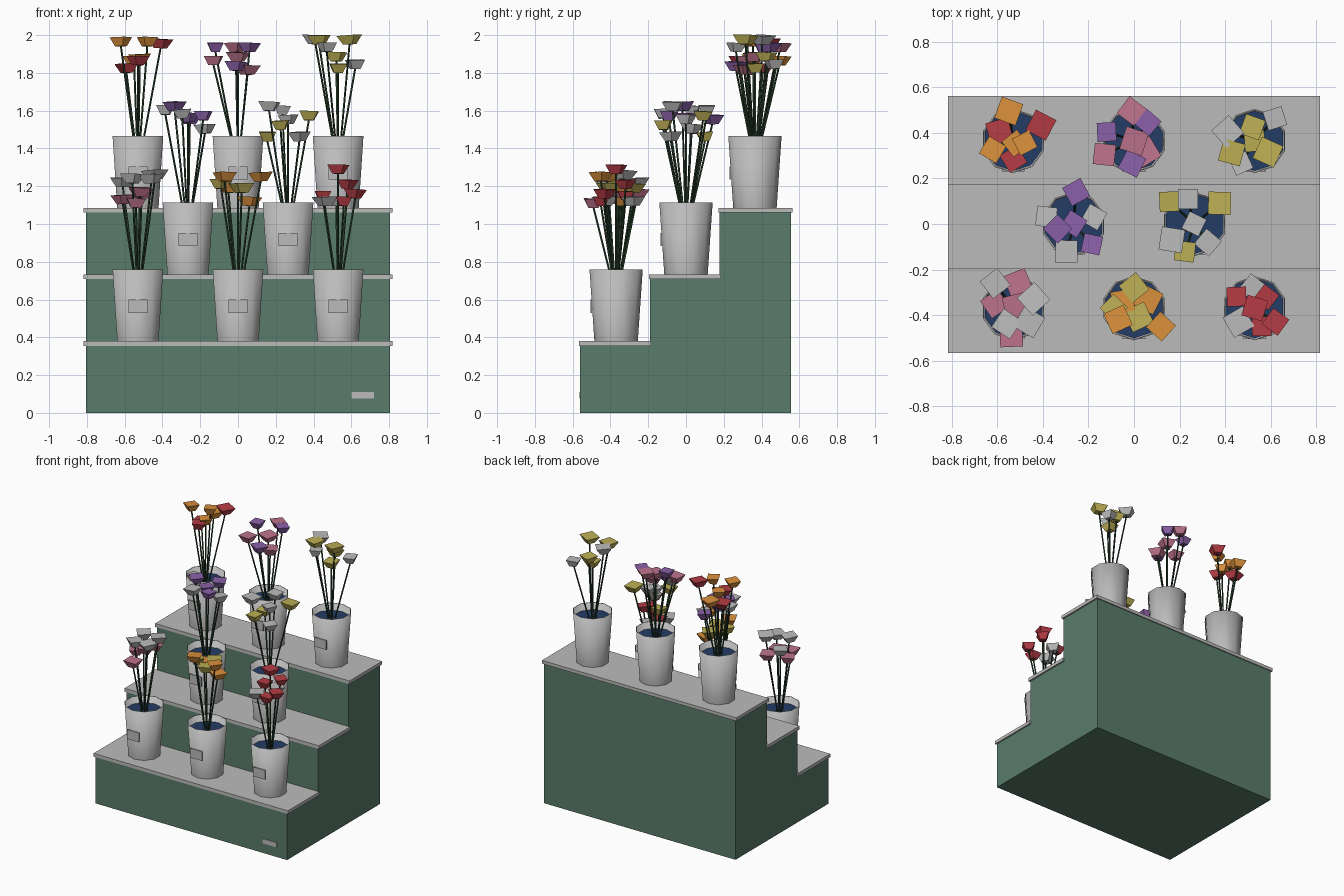
import bpy, bmesh, math, random
from mathutils import Vector, Matrix

random.seed(4)
cube = bpy.data.objects.get("Cube")
if cube:
    bpy.data.objects.remove(cube, do_unlink=True)


def material(name, rgb):
    mat = bpy.data.materials.new(name)
    mat.use_nodes = True
    colour = (*rgb, 1)
    mat.diffuse_color = colour
    node = next(n for n in mat.node_tree.nodes if n.type == 'BSDF_PRINCIPLED')
    node.inputs["Base Color"].default_value = colour
    return mat


GREEN = material("stand green", (0.10, 0.20, 0.145))
GREY = material("pale grey", (0.5, 0.5, 0.5))
WATER = material("water blue", (0.017, 0.045, 0.13))
STEM = material("stem green", (0.026, 0.061, 0.03))
PETALS = {
    "white": GREY,
    "red": material("petal red", (0.46, 0.045, 0.058)),
    "orange": material("petal orange", (0.70, 0.28, 0.045)),
    "yellow": material("petal yellow", (0.51, 0.43, 0.09)),
    "pink": material("petal pink", (0.51, 0.17, 0.26)),
    "purple": material("petal purple", (0.26, 0.12, 0.40)),
}


def finish(name, bm, mat, loc=(0, 0, 0)):
    bmesh.ops.recalc_face_normals(bm, faces=bm.faces)
    mesh = bpy.data.meshes.new(name)
    bm.to_mesh(mesh)
    bm.free()
    mesh.materials.append(mat)
    obj = bpy.data.objects.new(name, mesh)
    obj.location = loc
    bpy.context.collection.objects.link(obj)
    return obj


def box(name, low, high, mat):
    low, high = Vector(low), Vector(high)
    bm = bmesh.new()
    bmesh.ops.create_cube(bm, size=1, matrix=Matrix.Diagonal((*(high - low), 1)))
    return finish(name, bm, mat, (low + high) / 2)


def cone(name, sides, bottom, top, height, mat, loc, open_top=False):
    bm = bmesh.new()
    bmesh.ops.create_cone(bm, cap_ends=True, segments=sides, radius1=bottom,
                          radius2=top, depth=height)
    if open_top:
        lid = max(bm.faces, key=lambda f: f.calc_center_median().z)
        bmesh.ops.delete(bm, geom=[lid], context='FACES_ONLY')
        obj = finish(name, bm, mat, loc)
        # Wall thickness grows inwards
        shell = obj.modifiers.new("wall", 'SOLIDIFY')
        shell.thickness = 0.006
        shell.offset = -1
        return obj
    return finish(name, bm, mat, loc)


def smooth(obj):
    bpy.ops.object.select_all(action='DESELECT')
    obj.select_set(True)
    bpy.context.view_layer.objects.active = obj
    bpy.ops.object.shade_smooth_by_angle(angle=math.radians(40))


# Stepped stand: side profile extruded across the width
HALF = 0.805
BACK = 0.555
FRONTS = (-0.56, -0.19, 0.178)
TOPS = (0.38, 0.733, 1.085)
SHELF = 0.025
profile = [(BACK, 0), (FRONTS[0], 0)]
for i, front in enumerate(FRONTS):
    rear = FRONTS[i + 1] if i < 2 else BACK
    profile += [(front, TOPS[i] - SHELF), (rear, TOPS[i] - SHELF)]
bm = bmesh.new()
side = bm.faces.new([bm.verts.new((-HALF, y, z)) for y, z in profile])
extruded = bmesh.ops.extrude_face_region(bm, geom=[side])["geom"]
bmesh.ops.translate(bm, vec=(2 * HALF, 0, 0),
                    verts=[v for v in extruded if isinstance(v, bmesh.types.BMVert)])
finish("stepped_stand", bm, GREEN)

# Overhanging shelves and the small plate on the stand
for i, front in enumerate(FRONTS):
    rear = FRONTS[i + 1] + 0.006 if i < 2 else BACK + 0.008
    box("shelf", (-HALF - 0.012, front - 0.007, TOPS[i] - SHELF),
        (HALF + 0.012, rear, TOPS[i]), GREY)
box("stand_plate", (0.6, -0.565, 0.075), (0.72, -0.559, 0.11), GREY)

HEIGHT = 0.38
POT_TOP, POT_BOTTOM = 0.141, 0.115
ROWS = {"front": (-0.37, TOPS[0]), "middle": (0, TOPS[1]), "back": (0.365, TOPS[2])}


def flower(pot_rim, colour, offset):
    dx, dy, dz = (v / 100 for v in offset)
    head = pot_rim + Vector((dx, dy, dz))
    size = random.uniform(0.058, 0.074)
    petals = cone("flower_head", 4, size * 0.52, size, 0.048, PETALS[colour], head)
    petals.rotation_euler = (random.uniform(-0.06, 0.06), random.uniform(-0.06, 0.06),
                             random.uniform(0, math.pi / 2))
    # Stem rises from the water to the underside of the head
    foot = pot_rim + Vector((dx * 0.15, dy * 0.15, -0.08))
    tip = head - Vector((0, 0, 0.022))
    stem = cone("stem", 5, 0.0055, 0.0055, (tip - foot).length, STEM, (foot + tip) / 2)
    stem.rotation_mode = 'QUATERNION'
    stem.rotation_quaternion = (tip - foot).to_track_quat('Z', 'Y')


def bucket(x, row, **flowers):
    y, base = ROWS[row]
    smooth(cone("bucket", 10, POT_BOTTOM, POT_TOP, HEIGHT, GREY,
                (x, y, base + HEIGHT / 2), open_top=True))
    cone("water", 10, 0.133, 0.133, 0.004, WATER, (x, y, base + 0.325))
    box("bucket_label", (x - 0.05, y - 0.135, base + 0.15),
        (x + 0.05, y - 0.127, base + 0.22), GREY)
    for colour, offsets in flowers.items():
        for offset in offsets:
            flower(Vector((x, y, base + HEIGHT)), colour, offset)


# Buckets with their bouquets: head offsets from the rim centre in hundredths
bucket(-0.53, "back",
       orange=[(-9, -4, 50), (5, -1, 50), (-2, 13, 40), (1, -1, 41)],
       red=[(12, 7, 49), (0, -8, 40), (-6, 4, 36)])
bucket(0, "back",
       pink=[(-1, 13, 47), (0, 0, 42), (5, -5, 35), (-13, -6, 40)],
       purple=[(6, 8, 47), (-12, 4, 47), (-1, -10, 37)])
bucket(0.53, "back",
       yellow=[(-1, 6, 42), (0, 0, 36), (6, -5, 51), (-10, -5, 51)],
       white=[(9, 10, 38), (-12, 4, 51), (-6, -10, 47)])
bucket(-0.265, "middle",
       purple=[(1, 14, 44), (0, 0, 45), (-7, -2, 51), (8, -9, 46)],
       white=[(-12, 3, 49), (9, 3, 39), (-3, -12, 47)])
bucket(0.265, "middle",
       yellow=[(-11, 10, 35), (11, 9, 46), (-4, -12, 41)],
       white=[(-3, 11, 49), (0, 0, 44), (6, -8, 35), (-10, -7, 51)])
bucket(-0.53, "front",
       pink=[(2, 11, 40), (-8, 2, 37), (1, 1, 41), (-1, -12, 35)],
       white=[(-8, 11, 46), (9, 4, 50), (-3, -7, 48), (7, -6, 48)])
bucket(0, "front",
       yellow=[(0, 9, 43), (-9, 0, 45), (2, -4, 43)],
       orange=[(6, 4, 36), (-7, -5, 49), (12, -8, 49), (-5, 3, 43)])
bucket(0.53, "front",
       red=[(-8, 5, 39), (5, 5, 45), (0, 0, 53), (9, -6, 40), (3, -8, 36)],
       white=[(-1, 9, 36), (-7, -6, 36)])
